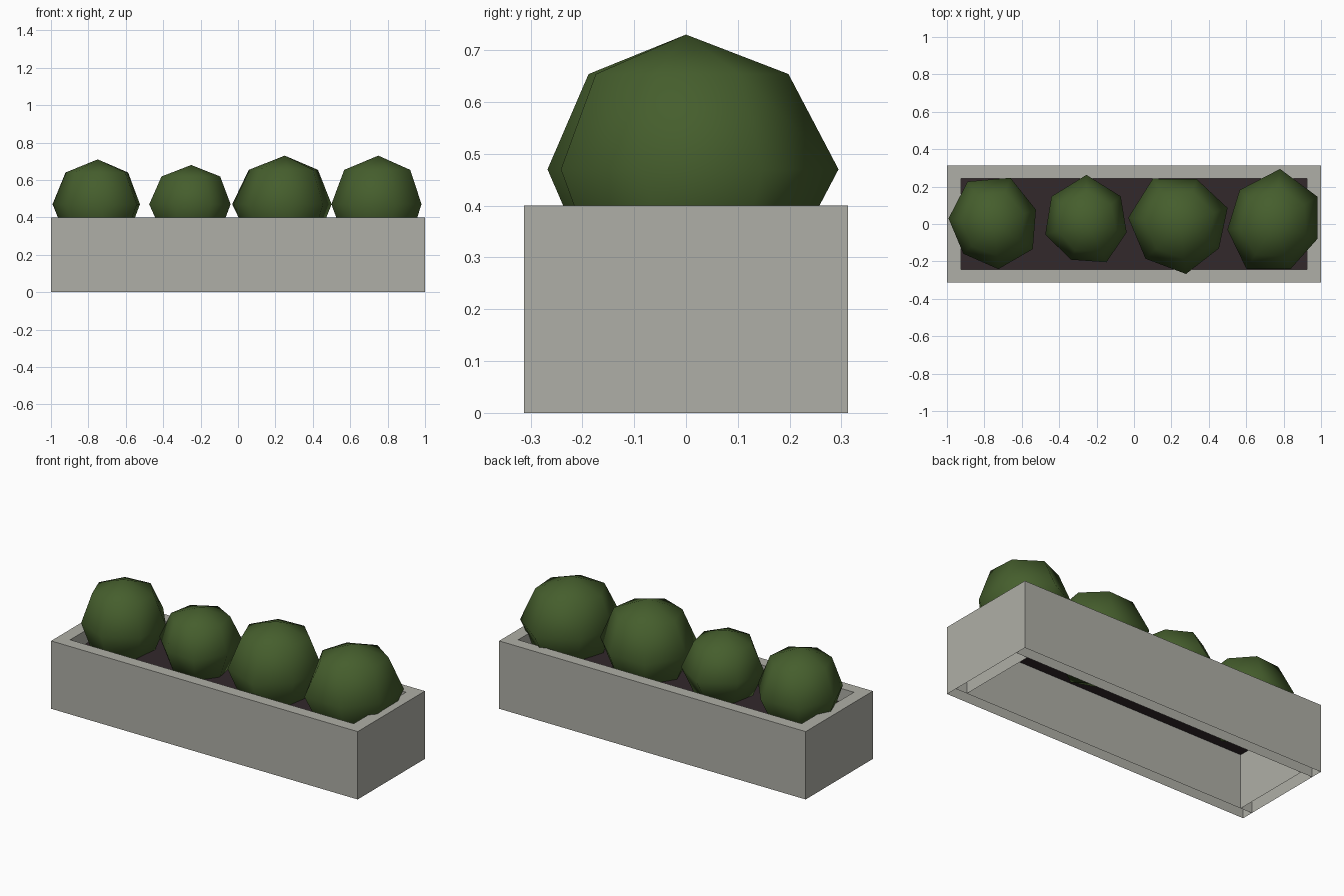
import bpy, bmesh, math

if "Cube" in bpy.data.objects:
    bpy.data.objects.remove(bpy.data.objects["Cube"])

def mat(name, c):
    m = bpy.data.materials.new(name)
    m.diffuse_color = (*c, 1)
    m.use_nodes = True
    m.node_tree.nodes["Principled BSDF"].inputs["Base Color"].default_value = m.diffuse_color
    return m

STONE = mat("grey concrete", (0.43, 0.43, 0.385))
SOIL = mat("dark soil", (0.032, 0.021, 0.024))
LEAF = mat("leaf green", (0.060, 0.112, 0.026))

def make(name, bm, material, smooth=False):
    bmesh.ops.recalc_face_normals(bm, faces=bm.faces[:])
    me = bpy.data.meshes.new(name)
    bm.to_mesh(me)
    bm.free()
    me.materials.append(material)
    for p in me.polygons:
        p.use_smooth = smooth
    ob = bpy.data.objects.new(name, me)
    bpy.context.collection.objects.link(ob)
    return ob

L, W, H = 1.0, 0.313, 0.4      # half length, half width, height
IL, IW = 0.925, 0.243          # inner half sizes
SOIL_Z = 0.32

# walls: inverted channels, open underneath; long ones also have end faces
def channel(name, outer, inner, half, along_x, side, capped):
    bm = bmesh.new()
    profile = [(outer, 0), (outer, H), (inner, H), (inner, 0)]
    rows = []
    for t in (-half, half):
        rows.append([bm.verts.new((t, side * d, z) if along_x else (side * d, t, z))
                     for d, z in profile])
    for i in range(3):
        bm.faces.new((rows[0][i], rows[0][i + 1], rows[1][i + 1], rows[1][i]))
    if capped:
        for r in rows:
            bm.faces.new(r)
    make(name, bm, STONE)

channel("front_wall", W, IW, L, True, -1, True)
channel("back_wall", W, IW, L, True, 1, True)
channel("left_wall", L, IL, IW, False, -1, False)
channel("right_wall", L, IL, IW, False, 1, False)

# soil sheet
bm = bmesh.new()
bm.faces.new([bm.verts.new((x * IL, y * IW, SOIL_Z))
              for x, y in ((-1, -1), (1, -1), (1, 1), (-1, 1))])
make("soil", bm, SOIL)

# bushes: 7-sided, 4-ring spheres with slightly uneven girth
def bush(name, x, rz, start, radii, cz=0.47):
    bm = bmesh.new()
    n = len(radii)
    mean = sum(radii) / n
    rings = []
    for lat in (45, 0, -45):
        c, s = math.cos(math.radians(lat)), math.sin(math.radians(lat))
        ring = []
        for k, r in enumerate(radii):
            a = math.radians(start) + k * math.tau / n
            q = c * (r if lat == 0 else (r + mean) / 2) * 1.01
            ring.append(bm.verts.new((x + q * math.cos(a), q * math.sin(a), cz + s * rz)))
        rings.append(ring)
    top = bm.verts.new((x, 0, cz + rz))
    bottom = bm.verts.new((x, 0, cz - rz))
    for k in range(n):
        j = (k + 1) % n
        bm.faces.new((top, rings[0][k], rings[0][j]))
        bm.faces.new((bottom, rings[2][j], rings[2][k]))
        for a, b in ((0, 1), (1, 2)):
            bm.faces.new((rings[a][k], rings[b][k], rings[b][j], rings[a][j]))
    make(name, bm, LEAF, smooth=True)

bush("bush_1", -0.75, 0.24, 173, (0.241, 0.225, 0.240, 0.246, 0.236, 0.260, 0.264))
bush("bush_2", -0.25, 0.21, 91, (0.260, 0.239, 0.229, 0.208, 0.227, 0.213, 0.230))
bush("bush_3", 0.25, 0.26, -84, (0.266, 0.240, 0.262, 0.252, 0.282, 0.280, 0.262))
bush("bush_4", 0.75, 0.26, 84, (0.293, 0.257, 0.250, 0.280, 0.254, 0.242, 0.270))
